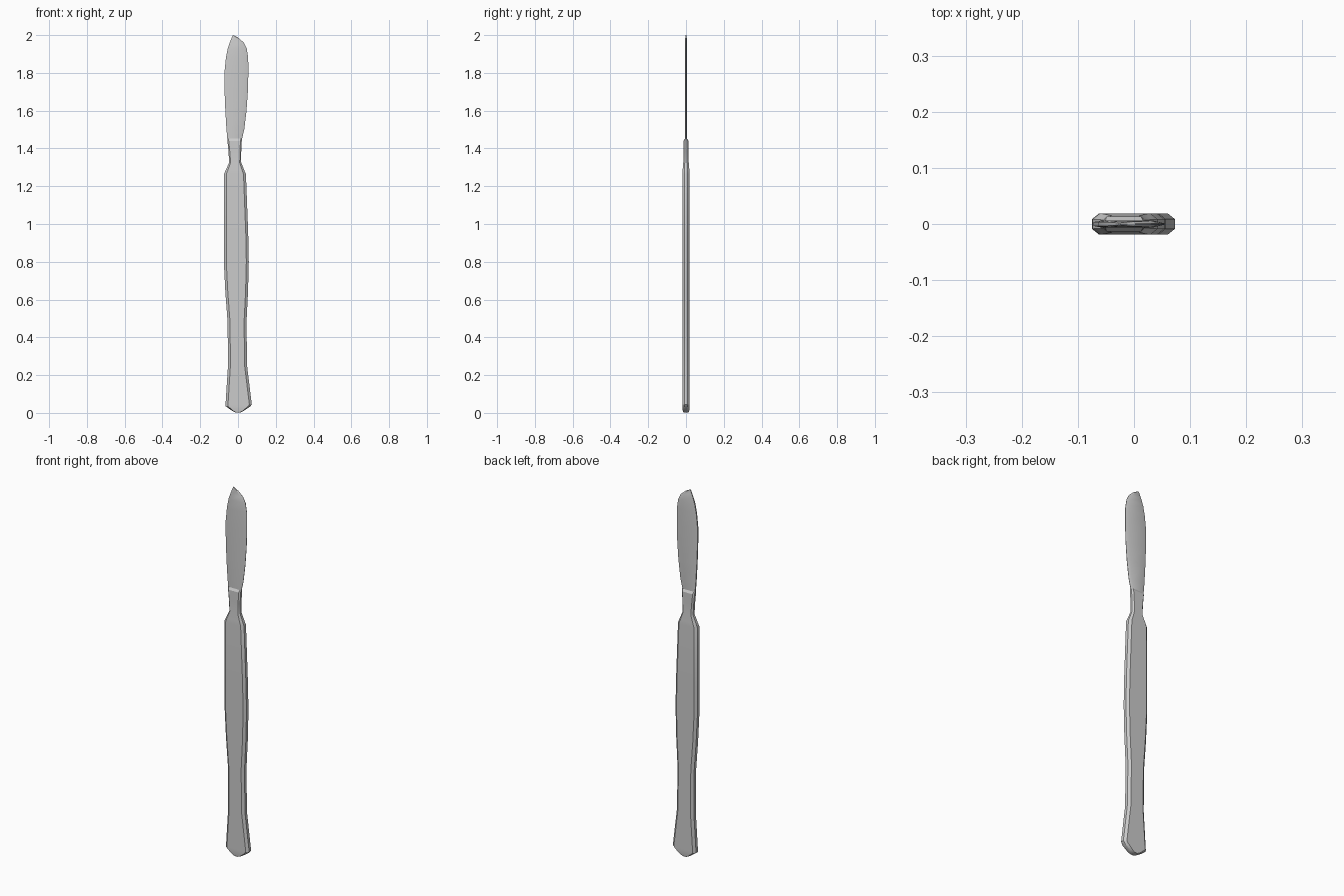
import bpy, bmesh, math


def loft(name, rows):
    """Stack chamfered sections: (z, left x, right x, half thickness,
    chamfer left, chamfer right, edge half thickness left, right)."""
    bm = bmesh.new()
    rings = []
    for z, l, r, t, cl, cr, el, er in rows:
        pts = [(l + cl, -t), (r - cr, -t), (r, -er), (r, er),
               (r - cr, t), (l + cl, t), (l, el), (l, -el)]
        rings.append([bm.verts.new((x, y, z)) for x, y in pts])
    for a, b in zip(rings, rings[1:]):
        for i in range(8):
            j = (i + 1) % 8
            bm.faces.new((a[i], a[j], b[j], b[i]))
    bm.faces.new(rings[0][::-1])
    bm.faces.new(rings[-1])
    bmesh.ops.recalc_face_normals(bm, faces=bm.faces)
    me = bpy.data.meshes.new(name)
    bm.to_mesh(me)
    bm.free()
    ob = bpy.data.objects.new(name, me)
    bpy.context.collection.objects.link(ob)
    bpy.ops.object.select_all(action='DESELECT')
    ob.select_set(True)
    bpy.context.view_layer.objects.active = ob
    bpy.ops.object.shade_smooth_by_angle(angle=math.radians(25))
    return ob


# Handle and neck: z, left, right, half thickness, chamfer
handle = [
    (0.002, -0.014, 0.012, 0.014, 0.004),
    (0.010, -0.030, 0.030, 0.017, 0.006),
    (0.035, -0.065, 0.066, 0.019, 0.012),
    (0.045, -0.066, 0.073, 0.019, 0.013),
    (0.25, -0.053, 0.048, 0.019, 0.013),
    (0.48, -0.055, 0.045, 0.019, 0.013),
    (0.64, -0.067, 0.053, 0.019, 0.013),
    (0.80, -0.075, 0.057, 0.019, 0.013),
    (0.95, -0.075, 0.054, 0.019, 0.013),
    (1.265, -0.074, 0.042, 0.019, 0.013),
    (1.285, -0.065, 0.033, 0.018, 0.011),
    (1.325, -0.047, 0.017, 0.0145, 0.008),
    (1.38, -0.050, 0.017, 0.0138, 0.007),
    (1.44, -0.056, 0.020, 0.013, 0.007),
    (1.452, -0.057, 0.022, 0.006, 0.006),
]
loft("handle", [(z, l, r, t, c, c, t * 0.45, t * 0.45)
                for z, l, r, t, c in handle])

# Blade: blunt spine on the left, ground cutting edge on the right
blade = [
    (1.445, -0.056, 0.020, 0.006),
    (1.50, -0.061, 0.033, 0.006),
    (1.60, -0.067, 0.045, 0.006),
    (1.70, -0.071, 0.052, 0.006),
    (1.80, -0.072, 0.055, 0.006),
    (1.88, -0.064, 0.054, 0.006),
    (1.93, -0.054, 0.046, 0.006),
    (1.96, -0.044, 0.031, 0.005),
    (1.985, -0.034, 0.003, 0.004),
    (2.0, -0.027, -0.025, 0.002),
]
loft("blade", [(z, l, r, t, 0.1 * (r - l), 0.16 * (r - l), t * 0.6, t * 0.15)
               for z, l, r, t in blade])
